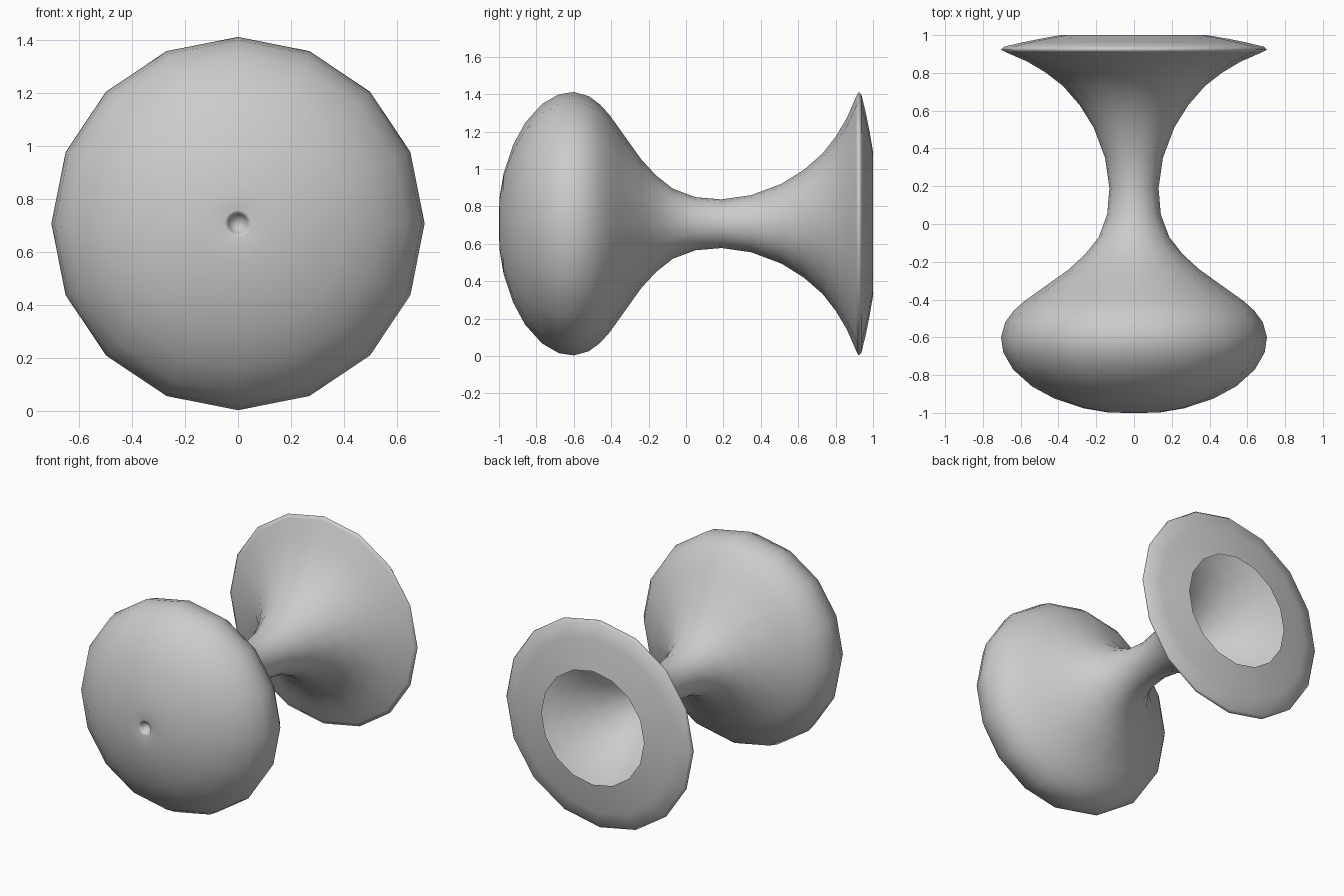
import bpy, bmesh, math

if "Cube" in bpy.data.objects:
    bpy.data.objects.remove(bpy.data.objects["Cube"])

SIDES = 16
CZ = 0.707  # height of the turning axis

# Half profile of the knob as (y, radius): dimple, front dome, neck, flared base, open rim
profile = [
    (-0.955, 0.0), (-0.962, 0.022), (-0.98, 0.036), (-0.998, 0.043),
    (-1.0, 0.05), (-0.997, 0.14), (-0.975, 0.27), (-0.925, 0.42), (-0.86, 0.54),
    (-0.77, 0.64), (-0.68, 0.692), (-0.6, 0.704), (-0.52, 0.682),
    (-0.46, 0.638), (-0.41, 0.583), (-0.36, 0.513), (-0.24, 0.345), (-0.16, 0.258),
    (-0.07, 0.187), (0.05, 0.142), (0.19, 0.13), (0.35, 0.153),
    (0.51, 0.213), (0.63, 0.288), (0.73, 0.375), (0.8, 0.465),
    (0.86, 0.565), (0.91, 0.68), (0.922, 0.704), (0.938, 0.69),
    (0.962, 0.59), (0.982, 0.49), (1.0, 0.385),
]


def lathe(name, pts):
    """Turn a (y, radius) profile around the y axis."""
    bm = bmesh.new()
    verts = [bm.verts.new((0, y, CZ + r)) for y, r in pts]
    edges = [bm.edges.new(p) for p in zip(verts, verts[1:])]
    bmesh.ops.spin(bm, geom=verts + edges, cent=(0, 0, CZ), axis=(0, 1, 0),
                   angle=math.tau, steps=SIDES)
    bmesh.ops.remove_doubles(bm, verts=bm.verts, dist=0.0005)
    bmesh.ops.recalc_face_normals(bm, faces=bm.faces)
    # Make sure the dome faces outwards
    bm.faces.ensure_lookup_table()
    rim = max(bm.faces, key=lambda f: f.calc_center_median().z)
    if rim.normal.z < 0:
        bmesh.ops.reverse_faces(bm, faces=bm.faces)
    for f in bm.faces:
        f.smooth = True
    me = bpy.data.meshes.new(name)
    bm.to_mesh(me)
    bm.free()
    ob = bpy.data.objects.new(name, me)
    bpy.context.collection.objects.link(ob)
    return ob


# Round knob with flared hollow base
lathe("round_knob", profile)
